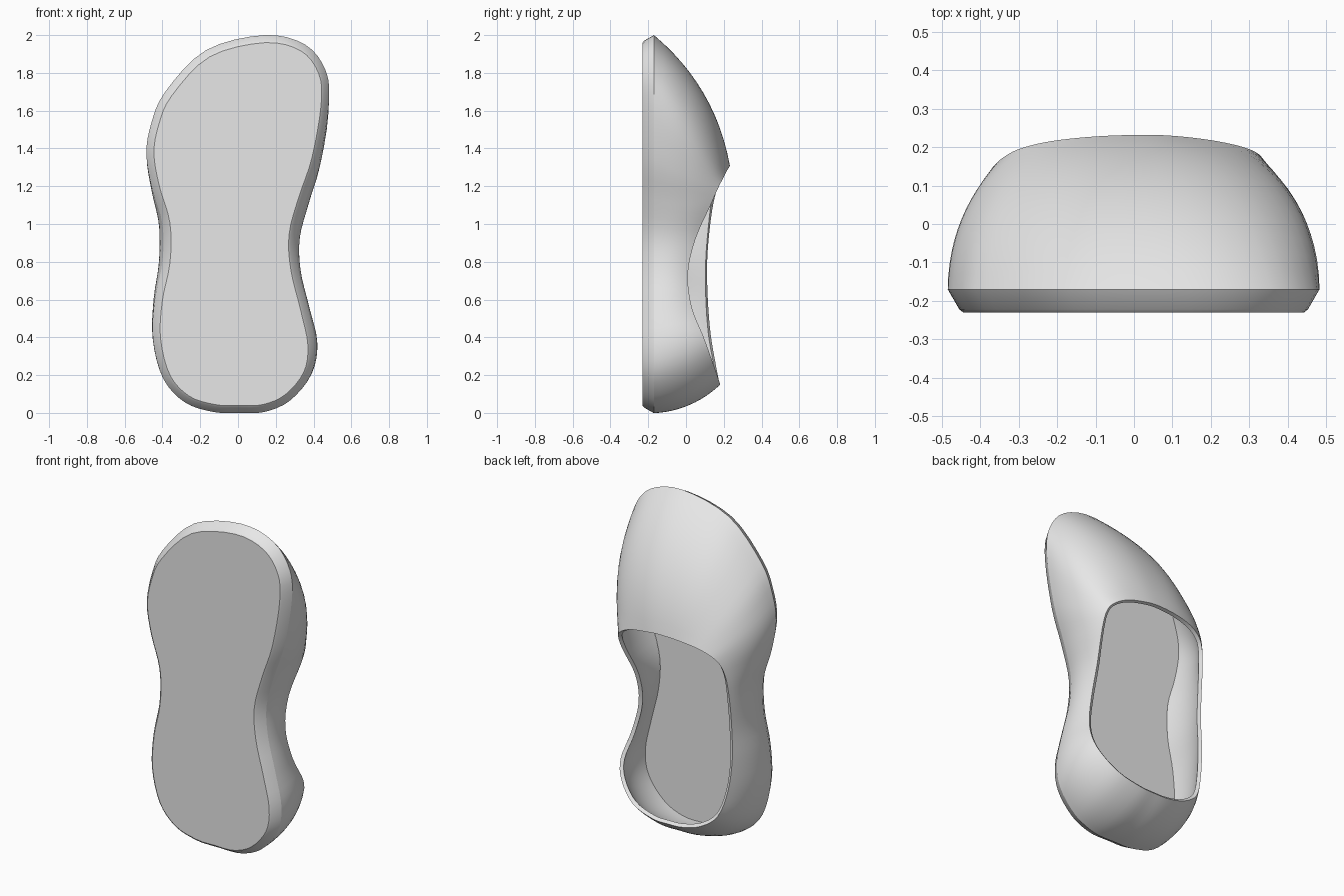
import bpy
import bmesh
from mathutils import Vector

cube = bpy.data.objects.get("Cube")
if cube:
    bpy.data.objects.remove(cube, do_unlink=True)

SOLE_BOTTOM, SOLE_TOP = -0.23, -0.17
STEPS = 4        # spline samples between control points
RINGS = 12       # rings from the sole edge to the opening
BULGE = 0.18     # outward swell of the upper, relative to its local height
THICKNESS = 0.022

# Widest outline of the shoe (x, z), from the heel centre round by +x
OUTLINE = [
    (0, 0), (.14, .005), (.275, .065), (.385, .2), (.41, .36), (.37, .555),
    (.32, .76), (.31, .94), (.36, 1.13), (.43, 1.34), (.48, 1.63),
    (.465, 1.81), (.355, 1.95), (.14, 2), (-.17, 1.92), (-.385, 1.7),
    (-.46, 1.53), (-.485, 1.37), (-.455, 1.19), (-.4, 1), (-.4, .8),
    (-.44, .6), (-.45, .39), (-.395, .18), (-.28, .055), (-.13, .005)]

# Edge of the foot opening (x, y, z), point for point with the outline
OPENING = [
    (0, .18, .15), (.1, .18, .155), (.24, .165, .2), (.34, .13, .3),
    (.375, .09, .41), (.345, .03, .56), (.31, .01, .74), (.305, .05, .92),
    (.335, .13, 1.1), (.335, .17, 1.19), (.3, .195, 1.24), (.22, .215, 1.28),
    (.12, .228, 1.3), (.03, .232, 1.31), (-.1, .228, 1.305),
    (-.22, .215, 1.285), (-.3, .195, 1.25), (-.345, .17, 1.2),
    (-.37, .145, 1.11), (-.38, .125, .97), (-.385, .112, .8),
    (-.39, .115, .61), (-.37, .13, .42), (-.32, .155, .27),
    (-.22, .17, .19), (-.1, .178, .155)]


def closed_spline(points):
    """Sample a smooth closed curve through the points."""
    pts = [Vector(p) for p in points]
    n = len(pts)
    result = []
    for i in range(n):
        a, b, c, d = (pts[(i + k) % n] for k in (-1, 0, 1, 2))
        for s in range(STEPS):
            t = s / STEPS
            result.append(b + (c - a) * (t / 2)
                          + (a * 2 - b * 5 + c * 4 - d) * (t * t / 2)
                          + (b * 3 - a - c * 3 + d) * (t ** 3 / 2))
    return result


def tangents(loop):
    n = len(loop)
    return [(loop[(i + 1) % n] - loop[i - 1]).normalized() for i in range(n)]


def loft(name, loops, material, capped=False):
    """Skin a stack of closed loops, with end caps if asked."""
    bm = bmesh.new()
    rings = [[bm.verts.new(p) for p in loop] for loop in loops]
    for low, high in zip(rings, rings[1:]):
        for i in range(len(low)):
            j = (i + 1) % len(low)
            bm.faces.new((low[i], high[i], high[j], low[j]))
    if capped:
        bm.faces.new(rings[0])
        bm.faces.new(rings[-1])
        bmesh.ops.recalc_face_normals(bm, faces=bm.faces[:])
    mesh = bpy.data.meshes.new(name)
    bm.to_mesh(mesh)
    bm.free()
    mesh.materials.append(material)
    obj = bpy.data.objects.new(name, mesh)
    bpy.context.collection.objects.link(obj)
    return obj


def activate(obj):
    bpy.ops.object.select_all(action='DESELECT')
    obj.select_set(True)
    bpy.context.view_layer.objects.active = obj


def plain_material(name, colour):
    mat = bpy.data.materials.new(name)
    mat.use_nodes = True
    mat.diffuse_color = colour
    mat.node_tree.nodes["Principled BSDF"].inputs["Base Color"].default_value = colour
    return mat


grey = plain_material("light_grey", (.8, .8, .8, 1))

edge = closed_spline([(x, SOLE_TOP, z) for x, z in OUTLINE])
rim = closed_spline(OPENING)
edge_tangents = tangents(edge)


# Sole: flat tread, sloping side band and insole
def sole_loop(inset, y):
    return [Vector((p.x - t.z * inset, y, p.z + t.x * inset))
            for p, t in zip(edge, edge_tangents)]


sole = loft("sole", [sole_loop(.04, SOLE_BOTTOM),
                     sole_loop(.03, SOLE_BOTTOM + .008),
                     sole_loop(0, SOLE_TOP)], grey, capped=True)

# Upper: swelling shell from the sole edge to the opening
controls = []
for start, end, tangent in zip(edge, rim, edge_tangents):
    chord = end - start
    outward = chord.cross(tangent).normalized()
    controls.append((start + end) / 2 + outward * chord.length * BULGE)

shell = []
for r in range(RINGS + 1):
    t = r / RINGS
    shell.append([a * (1 - t) ** 2 + c * (2 * t * (1 - t)) + b * t * t
                  for a, c, b in zip(edge, controls, rim)])
upper = loft("upper", shell, grey)
wall = upper.modifiers.new("wall", 'SOLIDIFY')
wall.thickness = THICKNESS
wall.offset = -1
activate(upper)
bpy.ops.object.modifier_apply(modifier=wall.name)

# Smooth surfaces with crisp sole and opening edges
for part in (sole, upper):
    activate(part)
    bpy.ops.object.shade_smooth_by_angle(angle=.6)
